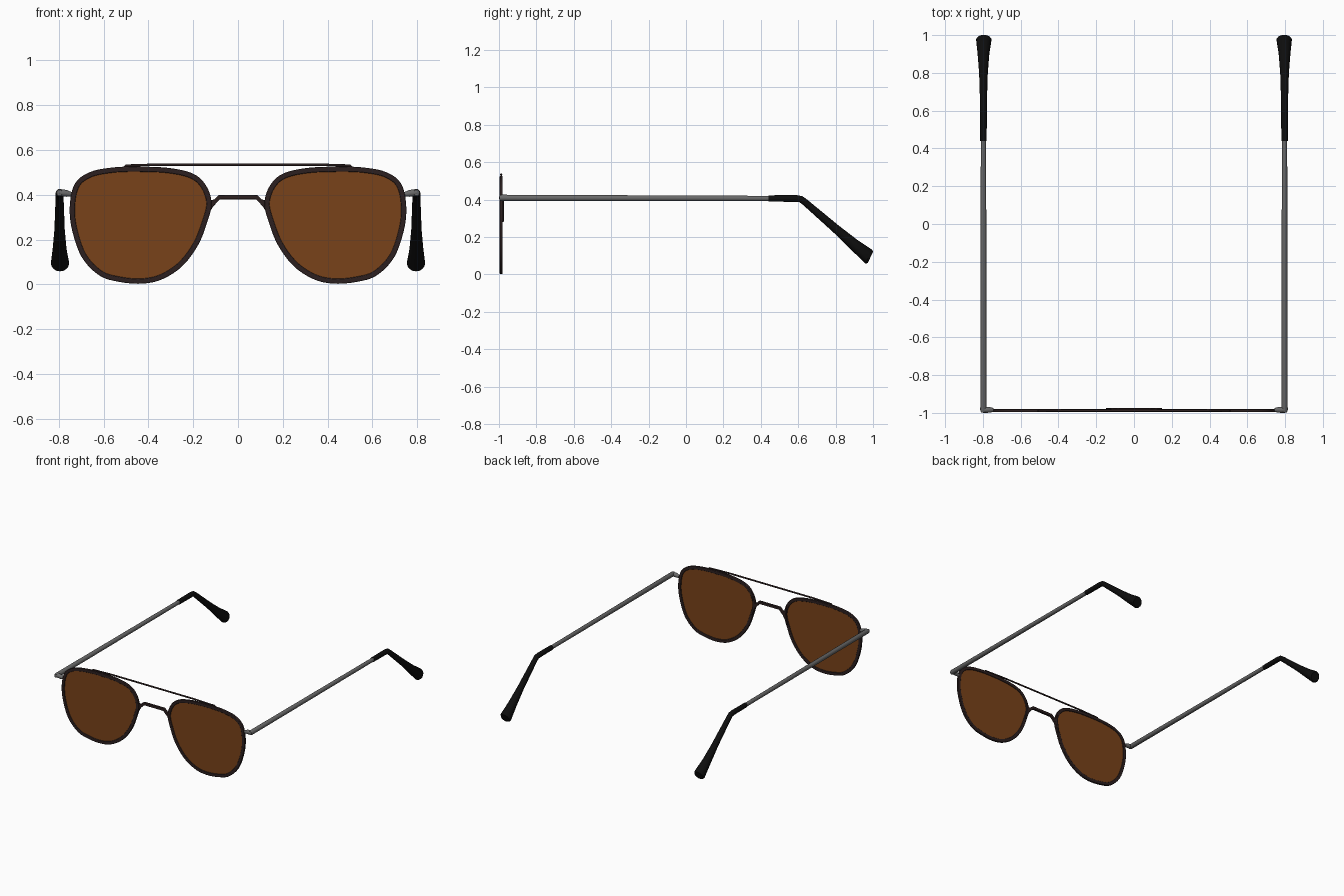
import bpy, bmesh, math
from mathutils import Vector

if "Cube" in bpy.data.objects:
    bpy.data.objects.remove(bpy.data.objects["Cube"])


def material(name, rgb):
    m = bpy.data.materials.new(name)
    m.diffuse_color = (*rgb, 1)
    m.use_nodes = True
    m.node_tree.nodes["Principled BSDF"].inputs["Base Color"].default_value = m.diffuse_color
    return m


RIM = material("dark_brown", (0.025, 0.014, 0.014))
LENS = material("amber_lens", (0.19, 0.055, 0.01))
BLACK = material("black_rubber", (0.004, 0.004, 0.004))
METAL = material("grey_metal", (0.14, 0.14, 0.14))


def finish(bm, name, mat, mirror=True, bevel=0):
    bmesh.ops.recalc_face_normals(bm, faces=bm.faces)
    me = bpy.data.meshes.new(name)
    bm.to_mesh(me)
    bm.free()
    me.materials.append(mat)
    ob = bpy.data.objects.new(name, me)
    bpy.context.collection.objects.link(ob)
    if mirror:
        ob.modifiers.new("Mirror", 'MIRROR').use_clip = False
    if bevel:
        b = ob.modifiers.new("Bevel", 'BEVEL')
        b.width, b.segments, b.limit_method = bevel, 2, 'ANGLE'
    bpy.ops.object.select_all(action='DESELECT')
    ob.select_set(True)
    bpy.context.view_layer.objects.active = ob
    bpy.ops.object.shade_smooth_by_angle(angle=math.radians(40))
    return ob


def tube(name, pts, radii, mat, end_dir=None, n=16, mirror=True):
    """Round tube through points with a radius at each one."""
    bm = bmesh.new()
    pts = [Vector(p) for p in pts]
    rings = []
    for i, (p, r) in enumerate(zip(pts, radii)):
        t = (pts[min(i + 1, len(pts) - 1)] - pts[max(i - 1, 0)]).normalized()
        if end_dir and i >= len(pts) - 2:
            t = Vector(end_dir).normalized()
        u = t.cross(Vector((0, 0, 1))).normalized()
        v = t.cross(u)
        rings.append([bm.verts.new(p + r * (u * math.cos(a) + v * math.sin(a)))
                      for a in (2 * math.pi * k / n for k in range(n))])
    for a, b in zip(rings, rings[1:]):
        for k in range(n):
            bm.faces.new((a[k], a[(k + 1) % n], b[(k + 1) % n], b[k]))
    bm.faces.new(rings[0])
    bm.faces.new(rings[-1])
    return finish(bm, name, mat, mirror)


def plate(name, outline, y0, y1, mat, mirror=True, bevel=0):
    """Flat xz outline extruded along y."""
    bm = bmesh.new()
    f = bm.faces.new([bm.verts.new((x, y0, z)) for x, z in outline])
    ext = bmesh.ops.extrude_face_region(bm, geom=[f], use_keep_orig=True)
    bmesh.ops.translate(bm, vec=(0, y1 - y0, 0),
                        verts=[v for v in ext["geom"] if isinstance(v, bmesh.types.BMVert)])
    return finish(bm, name, mat, mirror, bevel)


def smooth_loop(pts, steps=6):
    """Closed Catmull-Rom loop."""
    P, out, n = [Vector(p) for p in pts], [], len(pts)
    for i in range(n):
        a, b, c, d = (P[(i + k) % n] for k in (-1, 0, 1, 2))
        for s in range(steps):
            t = s / steps
            out.append(0.5 * (2 * b + (c - a) * t + (2 * a - 5 * b + 4 * c - d) * t ** 2
                              + (3 * b - a - 3 * c + d) * t ** 3))
    return out


def inset(loop, d):
    n, out = len(loop), []
    for i in range(n):
        t = (loop[(i + 1) % n] - loop[i - 1]).normalized()
        out.append(loop[i] + d * Vector((t.y, -t.x)))
    return out


# Rim outline, clockwise from the front
outer = smooth_loop([(0.45, 0.526), (0.56, 0.522), (0.66, 0.502), (0.725, 0.455), (0.75, 0.37),
                     (0.745, 0.26), (0.70, 0.125), (0.62, 0.04), (0.53, 0.011), (0.43, 0.003),
                     (0.34, 0.022), (0.25, 0.08), (0.18, 0.172), (0.14, 0.27), (0.118, 0.36),
                     (0.142, 0.44), (0.20, 0.494), (0.31, 0.52)])
inner = inset(outer, 0.023)

# Rims
bm = bmesh.new()
rows = [[bm.verts.new((p.x, y, p.y)) for p in loop]
        for loop, y in ((outer, -0.996), (outer, -0.98), (inner, -0.98), (inner, -0.996))]
for a, b in zip(rows, rows[1:] + rows[:1]):
    for k in range(len(a)):
        m = (k + 1) % len(a)
        bm.faces.new((a[k], a[m], b[m], b[k]))
finish(bm, "rims", RIM, bevel=0.003)

# Lenses
plate("lenses", [tuple(p) for p in inset(outer, 0.02)], -0.991, -0.985, LENS)

# Nose bridge
half = [(0.085, 0.40), (0.105, 0.38), (0.118, 0.376), (0.128, 0.385), (0.142, 0.42), (0.137, 0.36),
        (0.15, 0.28), (0.138, 0.285), (0.127, 0.32), (0.112, 0.347), (0.08, 0.38)]
plate("nose_bridge", half + [(-x, z) for x, z in reversed(half)], -0.992, -0.974, RIM,
      mirror=False, bevel=0.003)

# Brow bar
tube("brow_bar", [(-0.515, -0.988, 0.518), (-0.50, -0.988, 0.531), (-0.34, -0.988, 0.535),
                  (0.34, -0.988, 0.535), (0.50, -0.988, 0.531), (0.515, -0.988, 0.518)],
     [0.004, 0.005, 0.006, 0.006, 0.005, 0.004], RIM, n=10, mirror=False)

# Hinges, temple arms and ear tips
tube("hinges", [(0.745, -0.984, 0.402), (0.765, -0.984, 0.406), (0.797, -0.984, 0.41),
                (0.808, -0.984, 0.41)], [0.010, 0.015, 0.016, 0.012], METAL)
tube("temple_arms", [(0.797, -0.998, 0.409), (0.797, -0.985, 0.409), (0.797, 0.46, 0.406)],
     [0.013, 0.017, 0.014], METAL)
tube("ear_tips", [(0.797, 0.44, 0.406), (0.797, 0.59, 0.406), (0.797, 0.615, 0.402),
                  (0.797, 0.64, 0.383), (0.797, 0.80, 0.245), (0.797, 0.90, 0.158),
                  (0.795, 0.977, 0.095), (0.795, 0.986, 0.091)],
     [0.017, 0.018, 0.018, 0.018, 0.023, 0.031, 0.041, 0.034], BLACK, end_dir=(0, 0.9, -0.43))
